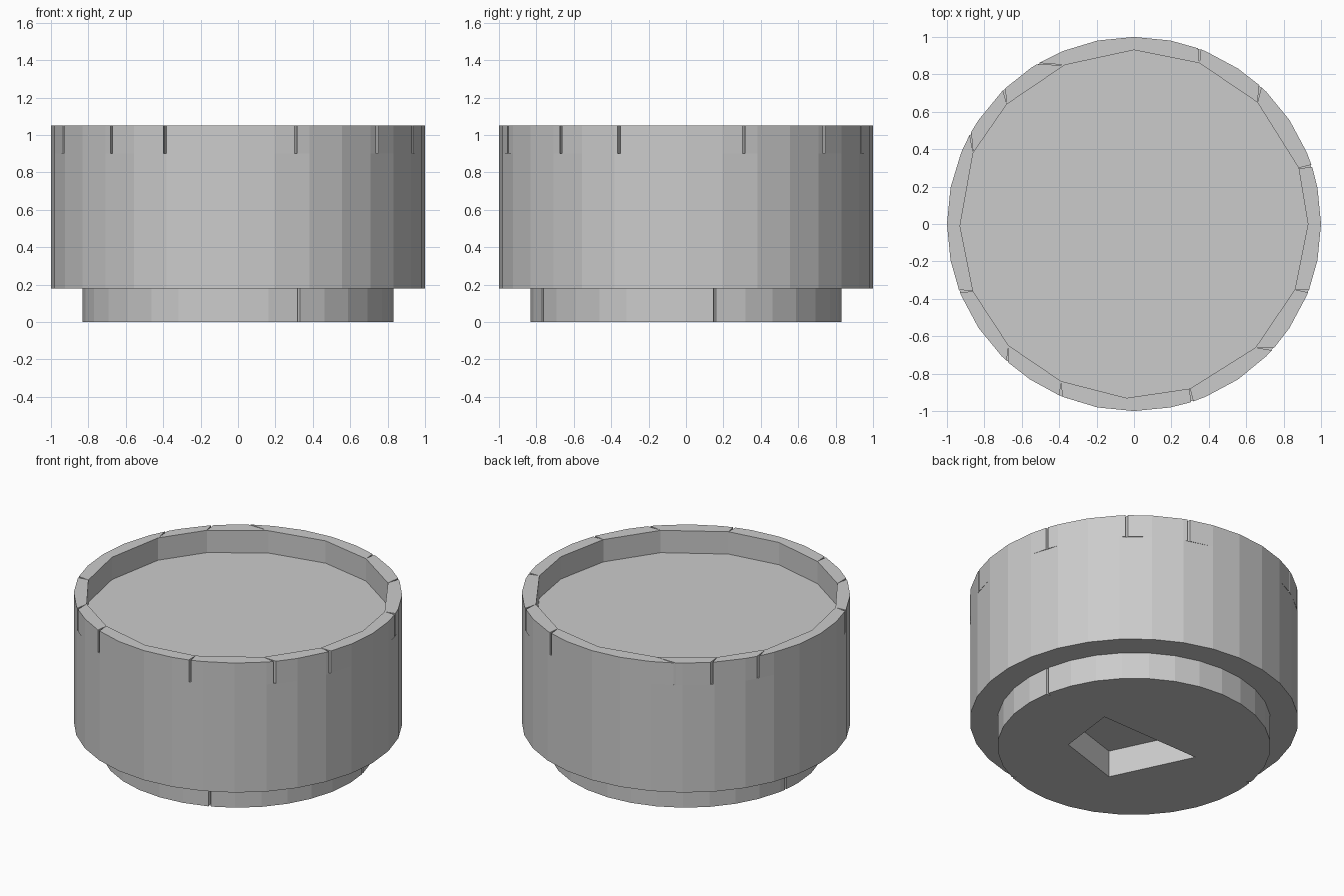
import bpy, bmesh
from math import cos, sin, radians

if "Cube" in bpy.data.objects:
    bpy.data.objects.remove(bpy.data.objects["Cube"])

SIDES = 32


def polar(r, deg):
    return (r * cos(radians(deg)), r * sin(radians(deg)))


def arc(r, a, b):
    """Points from angle a to b, keeping the regular 32-side corners between."""
    step = 360 / SIDES
    mids = [k * step for k in range(-SIDES, 2 * SIDES) if a + 0.2 < k * step < b - 0.2]
    return [polar(r, t) for t in [a] + mids + [b]]


def prism(name, loops, z0, z1):
    """Extrude an outline (with optional hole loops) from z0 up to z1."""
    bm = bmesh.new()
    for loop in loops:
        vs = [bm.verts.new((x, y, z0)) for x, y in loop]
        for i, v in enumerate(vs):
            bm.edges.new((v, vs[(i + 1) % len(vs)]))
    bmesh.ops.triangle_fill(bm, use_beauty=True, edges=bm.edges[:])
    out = bmesh.ops.extrude_face_region(bm, geom=bm.faces[:], use_keep_orig=True)
    top = [g for g in out["geom"] if isinstance(g, bmesh.types.BMVert)]
    bmesh.ops.translate(bm, verts=top, vec=(0, 0, z1 - z0))
    bmesh.ops.recalc_face_normals(bm, faces=bm.faces[:])
    me = bpy.data.meshes.new(name)
    bm.to_mesh(me)
    bm.free()
    ob = bpy.data.objects.new(name, me)
    bpy.context.collection.objects.link(ob)
    return ob


# narrow foot with three hairline notches and a four-sided socket underneath
notches = [10.7, 172, 293]
foot = []
for a, b in zip(notches, notches[1:] + [notches[0] + 360]):
    foot += [polar(0.80, a)] + arc(0.832, a + 0.5, b - 0.5)
socket = [(0.32, -0.24), (0.37, 0.16), (-0.37, 0.14), (-0.12, -0.38)]
prism("foot", [foot, socket], 0, 0.18)

# main drum
prism("drum", [[polar(1, k * 360 / SIDES) for k in range(SIDES)]], 0.18, 0.90)

# raised rim: blocks separated by thin slits (inner corner, outer slit angle)
slits = [((0.88, 0.30), 18), ((0.66, 0.65), 47.5), ((0.35, 0.86), 69.5),
         ((-0.37, 0.85), 121), ((-0.68, 0.64), 134), ((-0.86, 0.38), 151),
         ((-0.86, -0.36), 201), ((-0.67, -0.65), 227.5), ((-0.39, -0.84), 247),
         ((0.30, -0.88), 288), ((0.65, -0.66), 318), ((0.86, -0.35), 339)]
# extra inner corner on the four long blocks, keyed by the block's first slit
middle = {2: (0, 0.93), 5: (-0.93, -0.01), 8: (-0.04, -0.93), 11: (0.93, 0)}
for i, (p, a) in enumerate(slits):
    q, b = slits[(i + 1) % len(slits)]
    if b < a:
        b += 360
    inner = [q] + ([middle[i]] if i in middle else []) + [p]
    prism(f"rim_block_{i + 1}", [arc(1, a + 0.45, b - 0.45) + inner], 0.90, 1.05)
